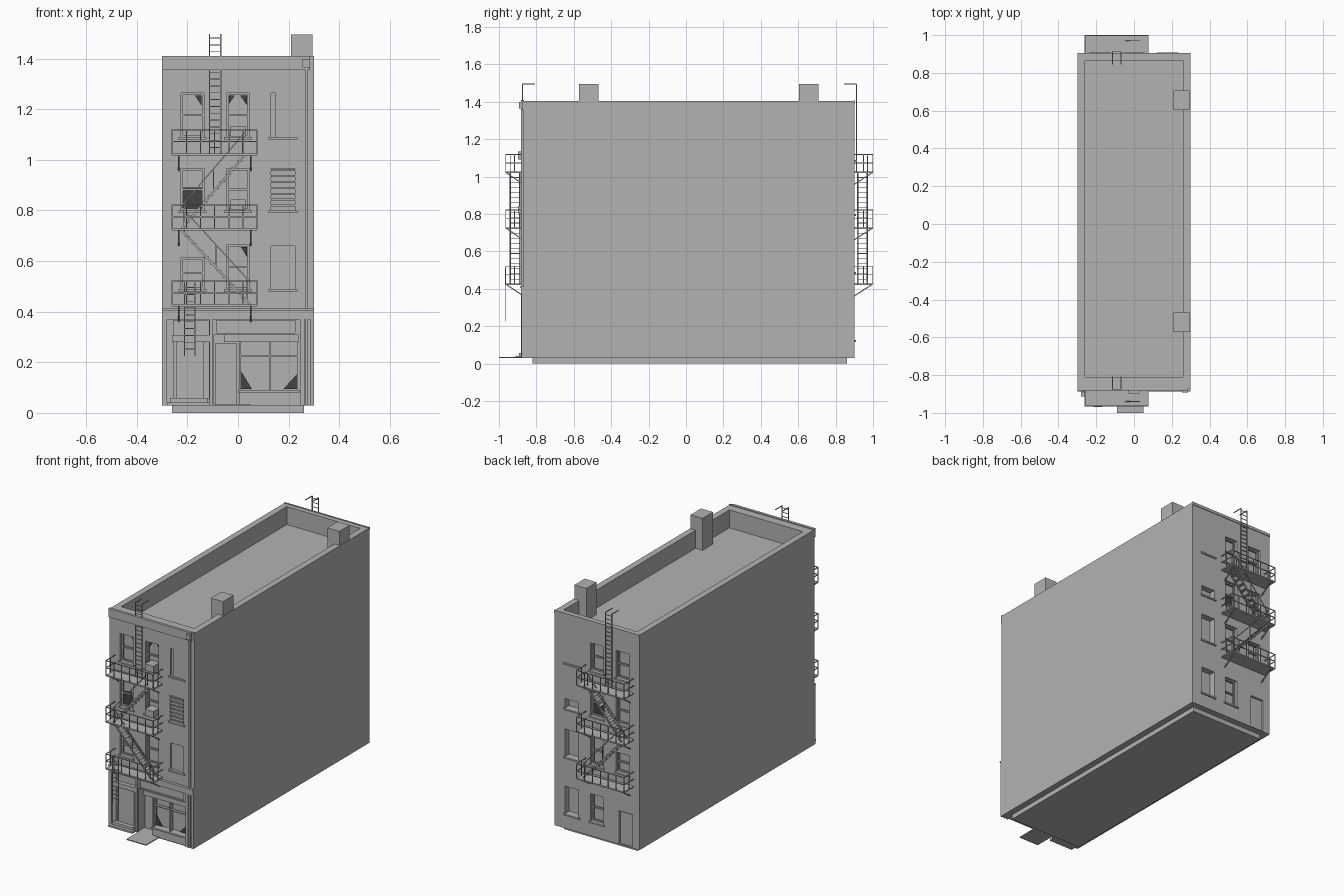
import bpy, bmesh
from mathutils import Vector

if "Cube" in bpy.data.objects:
    bpy.data.objects.remove(bpy.data.objects["Cube"])


def material(name, c):
    m = bpy.data.materials.new(name)
    m.diffuse_color = (*c, 1)
    m.use_nodes = True
    m.node_tree.nodes["Principled BSDF"].inputs["Base Color"].default_value = m.diffuse_color
    return m


GREY = material("plain grey", (0.45, 0.45, 0.45))
DARK = material("dark opening", (0.05, 0.06, 0.06))
FRONT, BACK = -0.87, 0.90


def box(bm, x0, x1, y0, y1, z0, z1):
    y0, y1 = min(y0, y1), max(y0, y1)
    v = [bm.verts.new((x, y, z)) for x in (x0, x1) for y in (y0, y1) for z in (z0, z1)]
    for f in ((0, 1, 3, 2), (4, 6, 7, 5), (0, 4, 5, 1), (2, 3, 7, 6), (0, 2, 6, 4), (1, 5, 7, 3)):
        bm.faces.new([v[i] for i in f])


def bar(bm, p, q, r=0.0022):
    """Square rod from p to q."""
    p, q = Vector(p), Vector(q)
    d = (q - p).normalized()
    a = d.cross(Vector((0, 1, 0)) if abs(d.y) < 0.9 else Vector((1, 0, 0))).normalized() * r
    b = d.cross(a)
    ring = [[bm.verts.new(c + s * a + t * b) for s, t in ((1, 1), (-1, 1), (-1, -1), (1, -1))] for c in (p, q)]
    for i in range(4):
        j = (i + 1) % 4
        bm.faces.new((ring[0][i], ring[0][j], ring[1][j], ring[1][i]))
    bm.faces.new(ring[0])
    bm.faces.new(ring[1])


def plate(bm, pts, y, t=0.002):
    """Thin upright plate from x, z outline points."""
    f = bm.faces.new([bm.verts.new((x, y, z)) for x, z in pts])
    ext = bmesh.ops.extrude_face_region(bm, geom=[f])["geom"]
    bmesh.ops.translate(bm, vec=(0, t, 0), verts=[g for g in ext if isinstance(g, bmesh.types.BMVert)])


def finish(bm, name, mat=GREY):
    bmesh.ops.recalc_face_normals(bm, faces=bm.faces)
    me = bpy.data.meshes.new(name)
    bm.to_mesh(me)
    bm.free()
    me.materials.append(mat)
    ob = bpy.data.objects.new(name, me)
    bpy.context.collection.objects.link(ob)
    return ob


def boxes(name, items, mat=GREY):
    bm = bmesh.new()
    for it in items:
        box(bm, *it)
    return finish(bm, name, mat)


def out(side, d):
    """y at distance d outside the front (-1) or back (+1) wall."""
    return FRONT - d if side < 0 else BACK + d


COLS = [(-0.225, -0.135), (-0.045, 0.045), (0.13, 0.225)]
# side, column, bottom, top, has sash
WINDOWS = [(s, c, z0, z1, True) for s in (-1, 1) for c in (0, 1)
           for z0, z1 in ((1.09, 1.265), (0.80, 0.965), (0.49, 0.615 if c == 0 else 0.665))]
WINDOWS += [(-1, 2, 0.80, 0.965, False), (-1, 2, 0.49, 0.66, False),
            (1, 2, 0.80, 0.86, False), (1, 2, 0.49, 0.665, False),
            (1, 2, 0.125, 0.30, False), (1, 1, 0.125, 0.30, True)]

# Walls: block cut by the roof well, window openings and doors
cut = bmesh.new()
box(cut, -0.26, 0.26, -0.81, 0.865, 1.29, 1.6)
for s, c, z0, z1, sash in WINDOWS:
    depth = 0.04 if sash or s > 0 else 0.01
    box(cut, *COLS[c], out(s, 0.05), out(s, -depth), z0, z1)
box(cut, 0.13, 0.148, -0.92, -0.86, 1.09, 1.265)
box(cut, -0.255, -0.115, -0.92, -0.85, 0.055, 0.365)
box(cut, -0.095, 0.003, -0.92, -0.80, 0.036, 0.31)
box(cut, 0.006, 0.24, -0.92, -0.83, 0.09, 0.28)
box(cut, -0.085, 0.225, -0.92, -0.862, 0.315, 0.365)
box(cut, -0.25, -0.155, 0.885, 0.95, 0.034, 0.245)
cutter = finish(cut, "opening_cutter")
cutter.hide_render = True
walls = boxes("walls", [(-0.3, 0.3, FRONT, BACK, 0.03, 1.405)])
mod = walls.modifiers.new("openings", "BOOLEAN")
mod.operation, mod.solver, mod.object = "DIFFERENCE", "EXACT", cutter
bpy.context.view_layer.objects.active = walls
bpy.ops.object.modifier_apply(modifier=mod.name)
bpy.data.objects.remove(cutter)

boxes("foundation", [(-0.26, 0.26, -0.82, 0.86, 0, 0.032)])
boxes("chimneys", [(0.21, 0.295, y, y + 0.105, 1.28, 1.495) for y in (-0.573, 0.603)])
boxes("cornice", [(-0.3, 0.285, -0.882, -0.865, 1.355, 1.41), (0.285, 0.3, -0.874, -0.865, 1.355, 1.41),
                  (-0.3, 0.3, 0.895, 0.904, 1.39, 1.408)])
boxes("shop_ledge", [(-0.3, 0.3, -0.882, -0.865, 0.37, 0.405), (-0.3, 0.3, -0.888, -0.865, 0.405, 0.412)])
boxes("pilasters", [(x0, x1, -0.88, -0.865, 0.03, 0.37)
                    for x0, x1 in ((-0.3, -0.28), (-0.112, -0.1), (0.245, 0.262), (0.285, 0.3))])
boxes("drain_pipe", [(0.267, 0.276, -0.881, -0.868, 0.03, 1.37), (0.255, 0.285, -0.892, -0.868, 1.365, 1.398)])

# Window sashes and sills
bm = bmesh.new()
for s, c, z0, z1, sash in WINDOWS:
    x0, x1 = COLS[c]
    box(bm, x0 - 0.01, x1 + 0.01, out(s, 0.008), out(s, -0.012), z0 - 0.01, z0)
    if sash:
        ya, yb, w, zm = out(s, -0.015), out(s, -0.027), 0.008, (z0 + z1) / 2
        for a, b, c0, c1 in ((x0, x0 + w, z0, z1), (x1 - w, x1, z0, z1), (x0 + w, x1 - w, z0, z0 + w),
                             (x0 + w, x1 - w, z1 - w, z1), (x0 + w, x1 - w, zm - 0.004, zm + 0.004)):
            box(bm, a, b, ya, yb, c0, c1)
for s in (-1, 1):
    box(bm, 0.12, 0.235, out(s, 0.008), out(s, -0.01), 1.08, 1.09)
finish(bm, "window_frames_and_sills")

# Shutter slats and air conditioners
boxes("shutter_slats", [(0.13, 0.225, -0.877, -0.858, 0.815 + i * 0.0235, 0.823 + i * 0.0235) for i in range(7)])
boxes("air_conditioners", [(-0.03, 0.03, -0.898, -0.835, z, z + 0.042) for z in (1.092, 0.802)])

# Dark broken panes
bm = bmesh.new()
yp = FRONT + 0.03
for pts in (((-0.217, 0.802), (-0.143, 0.802), (-0.143, 0.89), (-0.217, 0.89)),
            ((-0.17, 1.255), (-0.145, 1.255), (-0.145, 1.215)),
            ((-0.036, 1.255), (-0.036, 1.22), (-0.012, 1.255)),
            ((0.008, 1.255), (0.036, 1.255), (0.036, 1.215)),
            ((0.012, 0.655), (0.036, 0.655), (0.036, 0.615))):
    plate(bm, pts, yp)
plate(bm, ((0.012, 0.165), (0.012, 0.095), (0.055, 0.095)), -0.845)
plate(bm, ((0.18, 0.095), (0.235, 0.095), (0.235, 0.155)), -0.845)
plate(bm, ((-0.037, 0.808), (0.037, 0.808), (0.037, 0.878), (-0.037, 0.878)), BACK - 0.032)
finish(bm, "broken_panes", DARK)

# Shop front: window bars, doors, steps and entrance slab
boxes("shop_window_frame", [(0.006, 0.012, -0.865, -0.84, 0.09, 0.28), (0.234, 0.24, -0.865, -0.84, 0.09, 0.28),
                            (0.122, 0.128, -0.865, -0.84, 0.09, 0.28), (0.012, 0.234, -0.862, -0.843, 0.222, 0.228),
                            (0.0, 0.243, -0.878, -0.86, 0.08, 0.09), (-0.055, 0.24, -0.876, -0.86, 0.28, 0.31)])
boxes("shop_doors", [(-0.245, -0.135, -0.86, -0.845, 0.055, 0.28), (-0.26, -0.11, -0.876, -0.845, 0.28, 0.308),
                     (-0.09, -0.004, -0.812, -0.795, 0.036, 0.275), (-0.245, -0.16, 0.88, 0.89, 0.036, 0.238)])
boxes("side_steps", [(-0.28, -0.11, -0.912, -0.868, 0.03, 0.042), (-0.268, -0.12, -0.892, -0.868, 0.042, 0.058)])
boxes("entrance_slab", [(-0.09, 0.05, -1.0, -0.868, 0.03, 0.036)])


def ladder(bm, x0, x1, y, z0, z1, step=0.027):
    for x in (x0, x1):
        bar(bm, (x, y, z0), (x, y, z1))
    for i in range(1, int((z1 - z0) / step) + 1):
        bar(bm, (x0, y, z0 + i * step), (x1, y, z0 + i * step), 0.0016)


# Fire escapes on both end walls
XL, XR = -0.26, 0.075
for s, label in ((-1, "front"), (1, "back")):
    reach = 0.094 if s < 0 else 0.098
    bal, stair = bmesh.new(), bmesh.new()
    yo, yw = out(s, reach), out(s, 0)
    for z in (0.425, 0.725, 1.022):
        box(bal, XL, XR, yo, yw, z - 0.004, z + 0.004)
        for h in (0.05, 0.096):
            bar(bal, (XL, yo, z + h), (XR, yo, z + h))
            for x in (XL, XR):
                bar(bal, (x, yo, z + h), (x, yw, z + h))
        for i in range(7):
            x = XL + (XR - XL) * i / 6
            bar(bal, (x, yo, z), (x, yo, z + 0.096))
        for x in (XL, XR):
            bar(bal, (x, out(s, reach / 2), z), (x, out(s, reach / 2), z + 0.096))
        for x in (-0.235, 0.05):
            bar(bal, (x, yo, z), (x, yw, z - 0.063), 0.003)
    finish(bal, label + "_balconies")

    # Flights: low end to high end in x, z
    for (xa, za), (xb, zb) in (((0.05, 0.425), (-0.225, 0.725)), ((-0.225, 0.725), (0.03, 1.022))):
        for d in (0.018, 0.07):
            y = out(s, d)
            bar(stair, (xa, y, za), (xb, y, zb), 0.004)
        y = out(s, 0.07)
        bar(stair, (xa, y, za + 0.09), (xb, y, zb + 0.09))
        for k in (0.05, 0.5, 0.95):
            x, z = xa + (xb - xa) * k, za + (zb - za) * k
            bar(stair, (x, y, z), (x, y, z + 0.09))
        for i in range(1, 11):
            x, z = xa + (xb - xa) * i / 11, za + (zb - za) * i / 11
            box(stair, x - 0.011, x + 0.011, out(s, 0.018), out(s, 0.07), z - 0.0015, z + 0.0015)
    finish(stair, label + "_stairs")

    # Roof ladder hooked over the parapet
    lad = bmesh.new()
    yl = out(s, 0.005 if s < 0 else 0.012)
    ladder(lad, -0.113, -0.068, yl, 1.022, 1.495)
    for x in (-0.113, -0.068):
        bar(lad, (x, yl, 1.495), (x, yl - s * 0.068, 1.495))
    if s < 0:
        ladder(lad, -0.212, -0.17, yo - 0.002, 0.225, 0.515)
    finish(lad, label + "_ladders")
